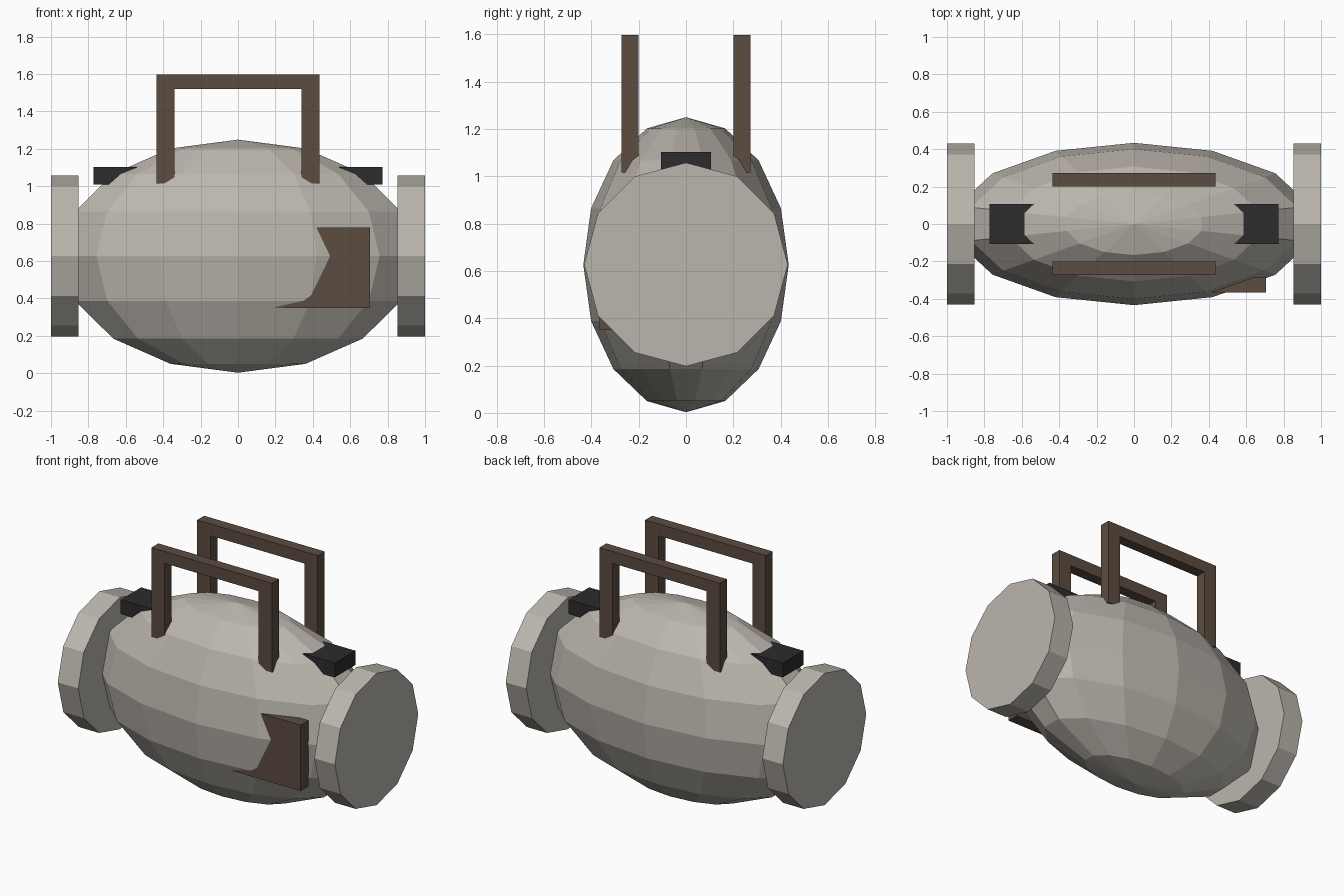
import bpy
import bmesh
from math import pi
from mathutils import Matrix, Vector

if "Cube" in bpy.data.objects:
    bpy.data.objects.remove(bpy.data.objects["Cube"], do_unlink=True)


def make_material(name, rgb):
    mat = bpy.data.materials.new(name)
    mat.use_nodes = True
    mat.diffuse_color = (*rgb, 1)
    mat.node_tree.nodes["Principled BSDF"].inputs["Base Color"].default_value = (*rgb, 1)
    return mat


STONE = make_material("warm grey", (0.50, 0.47, 0.42))
BROWN = make_material("dark brown", (0.105, 0.072, 0.052))
BLACK = make_material("charcoal", (0.025, 0.025, 0.026))


def finish(bm, name, mat):
    bmesh.ops.recalc_face_normals(bm, faces=bm.faces)
    mesh = bpy.data.meshes.new(name)
    bm.to_mesh(mesh)
    bm.free()
    mesh.materials.append(mat)
    obj = bpy.data.objects.new(name, mesh)
    bpy.context.collection.objects.link(obj)
    return obj


def box(name, low, high, mat):
    low, high = Vector(low), Vector(high)
    bm = bmesh.new()
    bmesh.ops.create_cube(bm, size=1)
    bmesh.ops.scale(bm, vec=high - low, verts=bm.verts)
    bmesh.ops.translate(bm, vec=(low + high) / 2, verts=bm.verts)
    return finish(bm, name, mat)


def handle(name, y0, y1):
    # U-shaped outline extruded through its thickness
    outer, inner, foot, under, top = 0.435, 0.34, 1.015, 1.52, 1.597
    half = [(outer, foot), (outer, top)]
    outline = half + [(-x, z) for x, z in reversed(half)]
    outline += [(-inner, foot), (-inner, under), (inner, under), (inner, foot)]
    bm = bmesh.new()
    face = bm.faces.new([bm.verts.new((x, y0, z)) for x, z in outline])
    ext = bmesh.ops.extrude_face_region(bm, geom=[face])["geom"]
    moved = [v for v in ext if isinstance(v, bmesh.types.BMVert)]
    bmesh.ops.translate(bm, vec=(0, y1 - y0, 0), verts=moved)
    return finish(bm, name, BROWN)


# Faceted egg-shaped body
bm = bmesh.new()
bmesh.ops.create_uvsphere(bm, u_segments=14, v_segments=8, radius=1)
bmesh.ops.scale(bm, vec=(0.968, 0.434, 0.623), verts=bm.verts)
bmesh.ops.translate(bm, vec=(0, 0, 0.626), verts=bm.verts)
finish(bm, "body", STONE)

# Twelve-sided end discs and clips on both ends
for side, sign in (("left", 1), ("right", -1)):
    bm = bmesh.new()
    bmesh.ops.create_cone(bm, cap_ends=True, segments=12, radius1=0.43,
                          radius2=0.43, depth=0.148)
    bmesh.ops.rotate(bm, matrix=Matrix.Rotation(pi / 2, 3, "Y"), verts=bm.verts)
    bmesh.ops.translate(bm, vec=(sign * 0.926, 0, 0.627), verts=bm.verts)
    finish(bm, side + "_end_disc", STONE)

    inner, outer = sorted((sign * 0.48, sign * 0.773))
    box(side + "_clip", (inner, -0.106, 1.01), (outer, 0.106, 1.103), BLACK)

# Pair of carrying handles
handle("front_handle", -0.272, -0.2)
handle("back_handle", 0.2, 0.272)

# Patch on the front left of the body
box("side_patch", (0.2, -0.365, 0.35), (0.707, -0.285, 0.78), BROWN)
